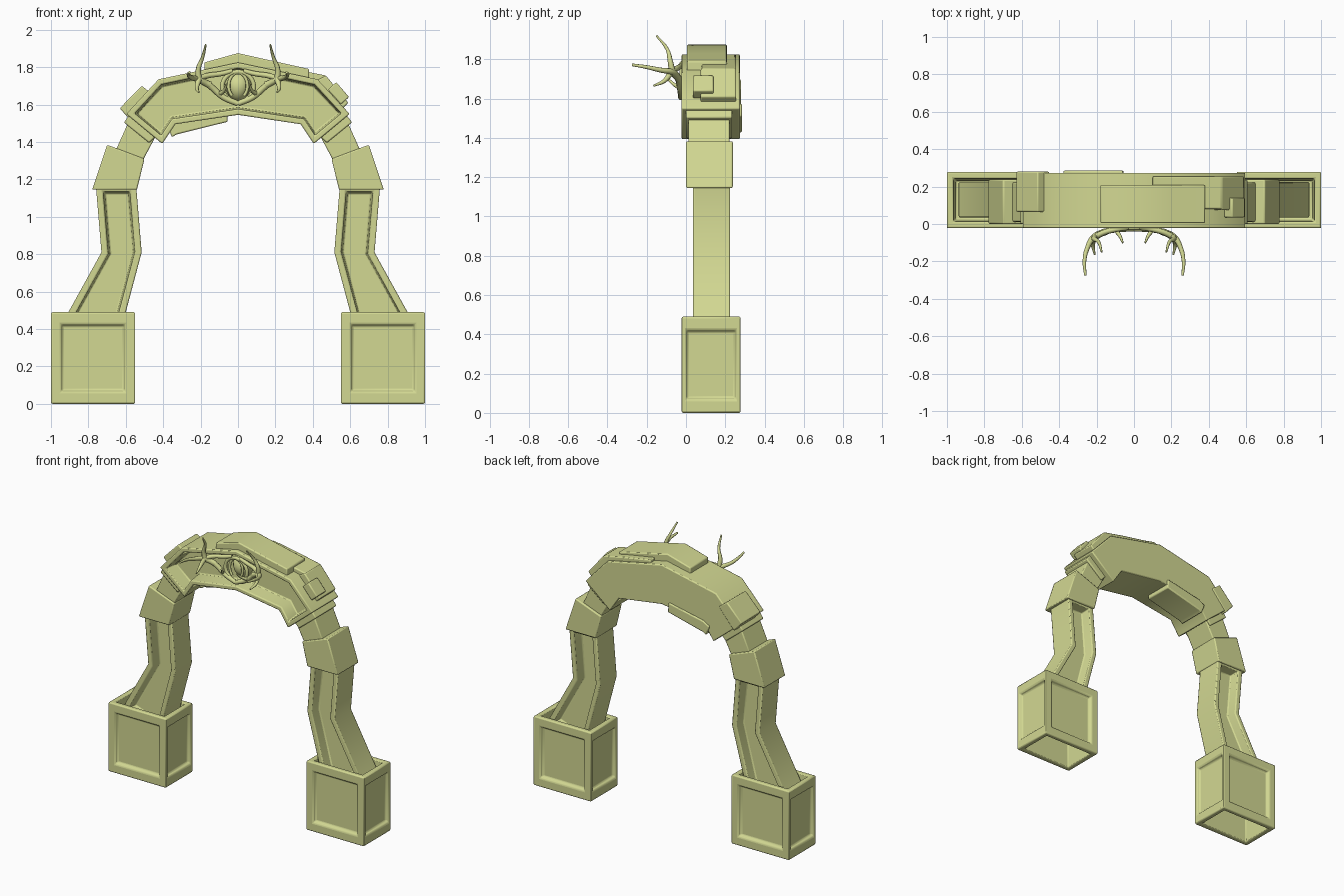
import bpy, bmesh, math
from mathutils import Vector

cube = bpy.data.objects.get("Cube")
if cube:
    bpy.data.objects.remove(cube, do_unlink=True)

stone = bpy.data.materials.new("pale_olive")
stone.use_nodes = True
OLIVE = (0.65, 0.69, 0.29, 1)
stone.diffuse_color = OLIVE
stone.node_tree.nodes["Principled BSDF"].inputs["Base Color"].default_value = OLIVE


def finish(ob, bevel=0.0, angle=50):
    """Material, edge bevel and smooth shading."""
    ob.data.materials.clear()
    ob.data.materials.append(stone)
    bpy.ops.object.select_all(action="DESELECT")
    ob.select_set(True)
    bpy.context.view_layer.objects.active = ob
    bpy.ops.object.shade_smooth_by_angle(angle=math.radians(angle))
    if bevel:
        mod = ob.modifiers.new("soft_edges", "BEVEL")
        mod.width = bevel
        mod.segments = 2
        mod.limit_method = "ANGLE"
        mod.angle_limit = math.radians(50)
    return ob


def from_bmesh(name, bm, bevel):
    mesh = bpy.data.meshes.new(name)
    bm.to_mesh(mesh)
    bm.free()
    ob = bpy.data.objects.new(name, mesh)
    bpy.context.collection.objects.link(ob)
    return finish(ob, bevel)


def sink(bm, faces, rim, depth, squash=1.0):
    """Recess a group of faces behind a rim; squash shortens the panel in height."""
    bmesh.ops.inset_region(bm, faces=faces, thickness=rim, use_even_offset=True)
    verts = {v for f in faces for v in f.verts}
    mid = sum(v.co.z for v in verts) / len(verts)
    for v in verts:
        v.co.z = mid + (v.co.z - mid) * squash
    bmesh.ops.inset_region(bm, faces=faces, thickness=0.01, depth=-depth, use_even_offset=True)


def beam(name, inner, outer, y0, y1, recess=(), rim=0.04, depth=0.05, bevel=0.007, side=1):
    """Solid between two rails in the xz plane, running from y0 to y1."""
    bm = bmesh.new()
    rows = [[bm.verts.new((side * p[0], y, p[1])) for p, y in
             ((a, y0), (b, y0), (b, y1), (a, y1))] for a, b in zip(inner, outer)]
    sides = {"front": [], "back": []}
    for r, s in zip(rows, rows[1:]):
        for i in range(4):
            j = (i + 1) % 4
            f = bm.faces.new((r[i], r[j], s[j], s[i]))
            if i == 0:
                sides["front"].append(f)
            elif i == 2:
                sides["back"].append(f)
    bm.faces.new(rows[0])
    bm.faces.new(rows[-1])
    bmesh.ops.recalc_face_normals(bm, faces=bm.faces)
    for key in recess:
        sink(bm, sides[key], rim, depth)
    return from_bmesh(name, bm, bevel)


def pedestal(name, side):
    """Box with sunken side panels and deep wells above and below."""
    bm = bmesh.new()
    bmesh.ops.create_cube(bm, size=1)
    for v in bm.verts:
        v.co = Vector((v.co.x * 0.45 + side * 0.775, v.co.y * 0.3 + 0.128, (v.co.z + 0.5) * 0.49))
    bm.normal_update()
    for f in list(bm.faces):
        n = f.normal.copy()
        if abs(n.z) > 0.5:
            sink(bm, [f], 0.035, 0.2 if n.z > 0 else 0.26)
        elif abs(n.y) > 0.5:
            sink(bm, [f], 0.052, 0.022, 0.94)
        else:
            sink(bm, [f], 0.02, 0.022, 0.79)
    return from_bmesh(name, bm, 0.008)


def tube(name, points, radii, side=1):
    """Tapered tube along a smooth path."""
    cu = bpy.data.curves.new(name, "CURVE")
    cu.dimensions = "3D"
    cu.bevel_depth = 1
    cu.bevel_resolution = 2
    cu.resolution_u = 5
    cu.use_fill_caps = True
    sp = cu.splines.new("BEZIER")
    sp.bezier_points.add(len(points) - 1)
    for i, (bp, p) in enumerate(zip(sp.bezier_points, points)):
        bp.co = (side * p[0], p[1], p[2])
        bp.handle_left_type = bp.handle_right_type = "AUTO"
        t = i / (len(points) - 1)
        bp.radius = radii[0] * (1 - t) + radii[1] * t
    ob = bpy.data.objects.new(name, cu)
    bpy.context.collection.objects.link(ob)
    bpy.ops.object.select_all(action="DESELECT")
    ob.select_set(True)
    bpy.context.view_layer.objects.active = ob
    bpy.ops.object.convert(target="MESH")
    return finish(bpy.context.object, 0, 60)


# Columns, collars and necks on both sides
for side, word in ((1, "left"), (-1, "right")):
    pedestal(word + "_pedestal", side)
    beam(word + "_column", [(0.645, 0.32), (0.515, 0.81), (0.545, 1.17)],
         [(0.94, 0.43), (0.73, 0.81), (0.76, 1.17)], 0.035, 0.225,
         ("front", "back"), 0.035, 0.07, side=side)
    beam(word + "_collar", [(0.54, 1.145), (0.50, 1.31)], [(0.78, 1.145), (0.70, 1.385)],
         0.0, 0.238, side=side)
    beam(word + "_neck", [(0.52, 1.28), (0.44, 1.43)], [(0.665, 1.33), (0.575, 1.53)],
         0.012, 0.222, side=side)
    beam(word + "_neck_ring", [(0.475, 1.395), (0.44, 1.43)], [(0.61, 1.505), (0.575, 1.55)],
         0.0, 0.235, side=side)

# Arch span with a deep front panel
half_in = [(0.405, 1.39), (0.335, 1.495), (0, 1.545)]
half_out = [(0.597, 1.55), (0.425, 1.735), (0, 1.825)]
flip = lambda pts: [(-x, z) for x, z in pts[-2::-1]]
beam("arch_span", half_in + flip(half_in), half_out + flip(half_out), -0.022, 0.274,
     ("front",), 0.03, 0.1)


def plate(name, points, thick, y0, y1):
    """Slab whose upper surface follows the given points."""
    beam(name, [(x, z - thick) for x, z in points], points, y0, y1)


# Slabs laid over and under the span
plate("crown_slab", [(-0.18, 1.825), (0, 1.875), (0.20, 1.83), (0.38, 1.79)], 0.07, 0.005, 0.208)
plate("left_top_slab", [(0.10, 1.825), (0.30, 1.79), (0.47, 1.755)], 0.06, 0.08, 0.255)
beam("left_shoulder_slab", [(0.40, 1.72), (0.54, 1.56)], [(0.47, 1.755), (0.59, 1.61)], 0.075, 0.255)
beam("left_shoulder_block", [(0.48, 1.68), (0.55, 1.60)], [(0.525, 1.72), (0.594, 1.64)], 0.035, 0.14)
beam("right_shoulder_slab", [(-0.57, 1.51), (-0.45, 1.65)], [(-0.632, 1.58), (-0.515, 1.70)], 0.065, 0.28)
beam("underside_slab", [(-0.353, 1.425), (-0.33, 1.44), (-0.055, 1.508)],
     [(-0.38, 1.49), (-0.33, 1.52), (-0.06, 1.575)], 0.08, 0.285)

# Front mask: shallow face, outer ring and inner horseshoe
bm = bmesh.new()
bmesh.ops.create_uvsphere(bm, u_segments=20, v_segments=12, radius=1)
for v in bm.verts:
    taper = 0.07 + 0.015 * v.co.z
    v.co = Vector((v.co.x * taper, v.co.y * 0.075 + 0.07, v.co.z * 0.08 + 1.695))
from_bmesh("mask_face", bm, 0)


def arc(rx, rz, y, z, reach):
    return [(rx * math.sin(a), y, z + rz * math.cos(a))
            for a in [math.radians(reach * i / 5) for i in range(-5, 6)]]


tube("mask_ring", arc(0.084, 0.08, -0.02, 1.695, 150), (0.012, 0.012))
tube("mask_horseshoe", arc(0.05, 0.07, -0.02, 1.70, 140), (0.009, 0.009))

# Antlers with brow frames and tines on both sides
for side, word in ((1, "left"), (-1, "right")):
    tube(word + "_lower_frame", [(0, -0.025, 1.605), (0.08, -0.028, 1.64), (0.15, -0.04, 1.70),
                                 (0.21, -0.07, 1.735)], (0.015, 0.018), side)
    tube(word + "_brow", [(0.03, -0.02, 1.78), (0.09, -0.028, 1.765), (0.16, -0.045, 1.755),
                          (0.21, -0.07, 1.74)], (0.012, 0.016), side)
    tube(word + "_antler_beam", [(0.15, -0.04, 1.705), (0.215, -0.07, 1.735), (0.25, -0.13, 1.745),
                                 (0.265, -0.2, 1.76), (0.26, -0.275, 1.772)], (0.019, 0.007), side)
    tube(word + "_upper_tine", [(0.21, -0.07, 1.735), (0.212, -0.08, 1.79), (0.19, -0.095, 1.85),
                                (0.172, -0.15, 1.92)], (0.018, 0.005), side)
    tube(word + "_lower_tine", [(0.21, -0.075, 1.735), (0.22, -0.11, 1.69), (0.21, -0.165, 1.665)],
         (0.017, 0.005), side)
    tube(word + "_mask_tine", [(0.10, -0.03, 1.655), (0.075, -0.065, 1.675), (0.06, -0.10, 1.71)],
         (0.013, 0.005), side)
